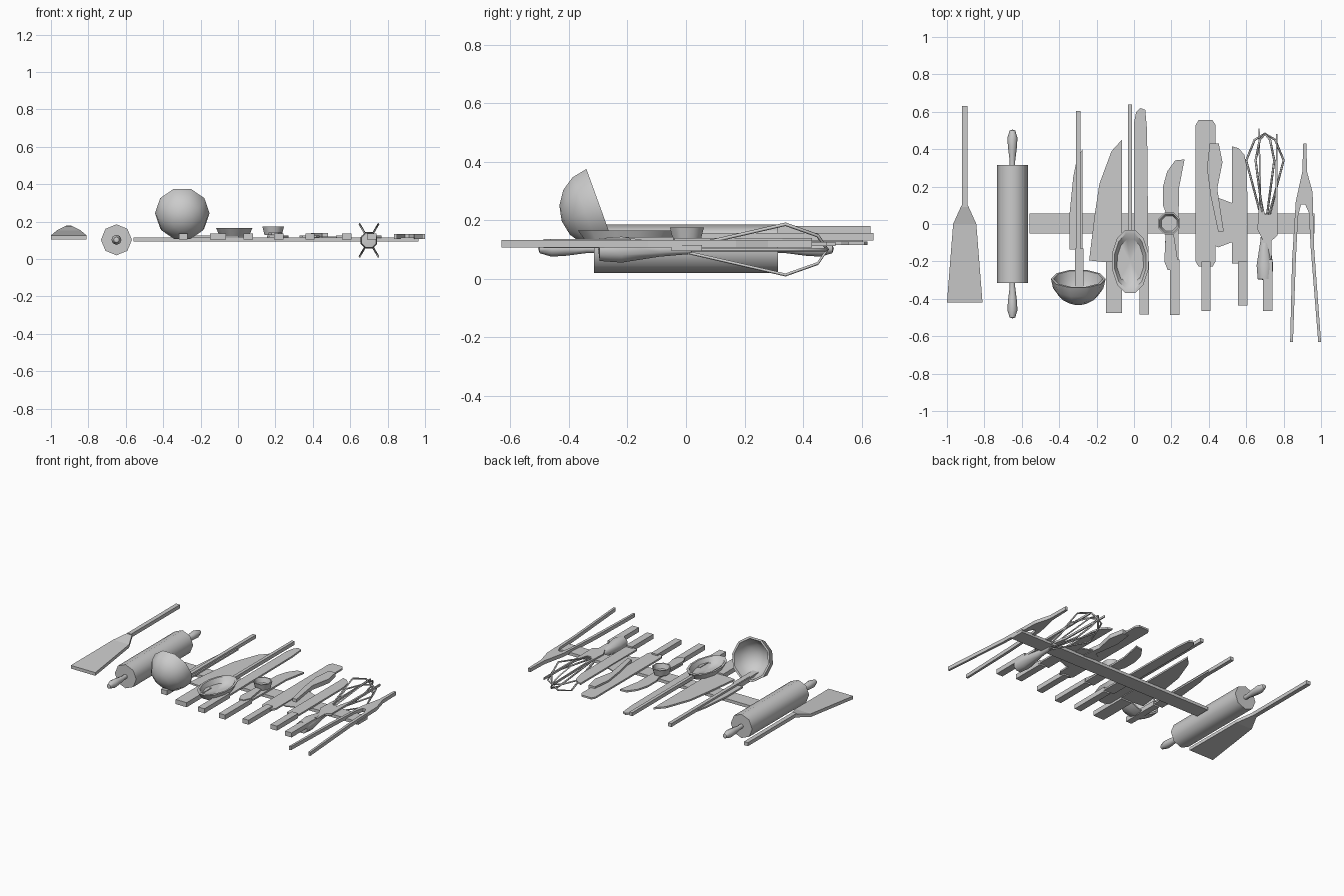
import bpy, bmesh, math
from mathutils import Matrix, Vector


def make(name, bm):
    bmesh.ops.recalc_face_normals(bm, faces=bm.faces)
    me = bpy.data.meshes.new(name)
    bm.to_mesh(me)
    bm.free()
    ob = bpy.data.objects.new(name, me)
    bpy.context.collection.objects.link(ob)
    return ob


def plate(name, pts, z0, z1):
    """Flat outline extruded between two heights."""
    bm = bmesh.new()
    f = bm.faces.new([bm.verts.new((x, y, z0)) for x, y in pts])
    r = bmesh.ops.extrude_face_region(bm, geom=[f])
    for v in r["geom"]:
        if isinstance(v, bmesh.types.BMVert):
            v.co.z = z1
    return make(name, bm)


def bar(name, x0, x1, y0, y1, z0, z1):
    return plate(name, [(x0, y0), (x1, y0), (x1, y1), (x0, y1)], z0, z1)


def lathe(name, prof, n, mat, sx=1, sy=1, turn=0.0, smooth=False):
    """Spin (radius, height) profile about local z; zero radius closes to a point."""
    bm = bmesh.new()
    rings = []
    for r, h in prof:
        if r == 0:
            rings.append([bm.verts.new((0, 0, h))])
        else:
            rings.append([bm.verts.new((r * sx * math.cos(2 * math.pi * i / n + turn),
                                        r * sy * math.sin(2 * math.pi * i / n + turn), h)) for i in range(n)])
    for a, b in zip(rings, rings[1:]):
        for i in range(n):
            j = (i + 1) % n
            vs = [a[i % len(a)], a[j % len(a)], b[j % len(b)], b[i % len(b)]]
            bm.faces.new(list(dict.fromkeys(vs)))
    bm.transform(mat)
    ob = make(name, bm)
    if smooth:
        for p in ob.data.polygons:
            p.use_smooth = True
        ob.data.set_sharp_from_angle(angle=math.radians(50))
    return ob


T = Matrix.Translation
ALONG_Y = Matrix.Rotation(-math.pi / 2, 4, 'X')

# Wall rail
bar("rail", -0.56, 0.965, -0.05, 0.055, 0.095, 0.116)

# Spatula: sloping blade and raised handle
bm = bmesh.new()
rows = []
for y, x0, x1, z in [(-0.42, -1, -0.81, 0.105), (0.0, -0.967, -0.843, 0.132), (0.1, -0.922, -0.888, 0.155)]:
    rows.append([bm.verts.new(c) for c in ((x0, y, z), (x1, y, z), (x1, y, z + 0.022), (x0, y, z + 0.022))])
for a, b in zip(rows, rows[1:]):
    for i in range(4):
        j = (i + 1) % 4
        bm.faces.new((a[i], a[j], b[j], b[i]))
bm.faces.new(rows[0])
bm.faces.new(rows[-1])
make("spatula_blade", bm)
bar("spatula_handle", -0.92, -0.89, 0.09, 0.63, 0.155, 0.18)

# Rolling pin
half = [(0.0, 0.505), (0.015, 0.5), (0.027, 0.46), (0.024, 0.41), (0.015, 0.34), (0.015, 0.315), (0.083, 0.315)]
lathe("rolling_pin", half + [(r, -h) for r, h in reversed(half)], 8, T((-0.65, 0, 0.103)) @ ALONG_Y, smooth=True)

# Ladle: tilted half-sphere bowl with wall thickness
prof = []
for k in range(5):
    a = k * math.pi / 8
    prof.append((0.146 * math.sin(a) if k else 0, -0.14 * math.cos(a)))
prof.append((0.132, 0))
for k in range(3, -1, -1):
    a = k * math.pi / 8
    prof.append((0.13 * math.sin(a) if k else 0, -0.125 * math.cos(a)))
tilt = Vector((0, 0.94, 0.34)).to_track_quat('Z', 'X').to_matrix().to_4x4()
lathe("ladle_bowl", prof, 10, T((-0.298, -0.293, 0.245)) @ tilt, turn=math.pi / 10, smooth=True)
bar("ladle_handle", -0.31, -0.285, -0.26, 0.605, 0.116, 0.14)

# Serving spoon and measuring cup dishes
dish = [(0, 0), (0.8, 0), (1, 0.045), (0.87, 0.045), (0.7, 0.012), (0, 0.012)]
lathe("spoon_bowl", dish, 12, T((-0.02, -0.2, 0.12)), 0.1, 0.175, math.pi / 12, True)
bar("spoon_handle", -0.032, -0.01, -0.05, 0.64, 0.131, 0.156)
lathe("measure_cup", dish, 8, T((0.188, 0.003, 0.13)), 0.063, 0.063, math.pi / 8, True)
plate("measure_handle", [(0.17, -0.04), (0.162, -0.2), (0.18, -0.245), (0.215, -0.245),
                         (0.235, -0.2), (0.21, -0.04)], 0.13, 0.143)


# Knives: thin blade outline, thick rectangular handle (x0, x1, end, start)
def knife(name, blade, h):
    plate(name + "_blade", blade, 0.115, 0.127)
    bar(name + "_handle", h[0], h[1], h[2], h[3], 0.105, 0.137)


knife("boning_knife", [(-0.345, -0.135), (-0.345, 0.05), (-0.325, 0.25), (-0.305, 0.35), (-0.275, 0.4),
                       (-0.275, -0.2), (-0.31, -0.2), (-0.31, -0.135)], (-0.315, -0.27, -0.4, -0.13))
knife("chef_knife", [(-0.24, -0.195), (-0.21, 0.05), (-0.185, 0.215), (-0.12, 0.39), (-0.065, 0.45),
                     (-0.065, -0.2), (-0.145, -0.205)], (-0.15, -0.065, -0.475, -0.2))
knife("bread_knife", [(0, -0.2), (0, 0.54), (0.012, 0.6), (0.035, 0.62), (0.06, 0.61), (0.07, 0.5),
                      (0.077, -0.2)], (0.03, 0.08, -0.485, -0.2))
knife("paring_knife", [(0.165, -0.2), (0.17, 0.06), (0.155, 0.1), (0.155, 0.2), (0.177, 0.28), (0.22, 0.34),
                       (0.27, 0.345), (0.24, 0.19), (0.237, -0.2)], (0.193, 0.242, -0.487, -0.19))
knife("slicer", [(0.33, -0.2), (0.33, 0.53), (0.345, 0.555), (0.42, 0.555), (0.436, 0.53), (0.436, -0.2),
                 (0.42, -0.228), (0.345, -0.228)], (0.362, 0.408, -0.465, -0.2))
knife("utility_knife", [(0.525, -0.21), (0.525, 0.415), (0.56, 0.405), (0.59, 0.37), (0.605, 0.3),
                        (0.607, -0.21)], (0.557, 0.606, -0.435, -0.2))

# Pizza cutter
plate("cutter_wheel", [(0.45, 0.14), (0.53, 0.11), (0.53, -0.095), (0.45, -0.125), (0.38, -0.09), (0.38, 0.1)],
      0.113, 0.12)
plate("cutter_handle", [(0.405, 0.43), (0.453, 0.43), (0.473, 0.33), (0.445, 0.19), (0.48, -0.04),
                        (0.45, -0.04), (0.41, 0.15), (0.39, 0.3)], 0.11, 0.14)

# Two-pronged carving fork behind the whisk
plate("carving_fork", [(0.672, 0.51), (0.68, 0.15), (0.70, 0.05), (0.73, 0.05), (0.755, 0.15), (0.76, 0.48),
                       (0.768, 0.48), (0.768, -0.06), (0.735, -0.09), (0.735, -0.2), (0.69, -0.2),
                       (0.69, -0.09), (0.66, -0.03), (0.67, 0.15), (0.665, 0.51)], 0.112, 0.126)
bar("carving_fork_handle", 0.69, 0.74, -0.465, -0.19, 0.105, 0.137)

# Whisk: three wire loops at 60 degrees and a turned handle
lathe("whisk_handle", [(0, -0.3), (0.042, -0.295), (0.048, -0.22), (0.026, -0.09), (0.016, 0.02), (0, 0.02)],
      8, T((0.70, 0, 0.1)) @ ALONG_Y, turn=math.pi / 8, smooth=True)
cu = bpy.data.curves.new("whisk_wires", 'CURVE')
cu.dimensions = '3D'
cu.bevel_depth = 0.006
cu.bevel_resolution = 0
side = [(0.01, 0.0), (0.1, 0.34), (0.055, 0.45), (0, 0.483)]
loop = side + [(-r, y) for r, y in reversed(side[:-1])]
for k in range(3):
    a = k * math.pi / 3
    sp = cu.splines.new('POLY')
    sp.points.add(len(loop) - 1)
    for p, (r, y) in zip(sp.points, loop):
        p.co = (0.70 + r * math.cos(a), y, 0.1 + r * math.sin(a), 1)
bpy.context.collection.objects.link(bpy.data.objects.new("whisk_wires", cu))

# Tongs: two arms joined at the top
plate("tongs", [(0.905, 0.43), (0.922, 0.43), (0.925, 0.28), (0.955, 0.17), (0.963, -0.13), (1.0, -0.63),
                (0.985, -0.63), (0.945, -0.13), (0.935, 0.06), (0.915, 0.105), (0.893, 0.105), (0.877, 0.04),
                (0.865, -0.2), (0.85, -0.63), (0.835, -0.63), (0.845, -0.2), (0.865, 0.12), (0.9, 0.28)],
      0.108, 0.133)
